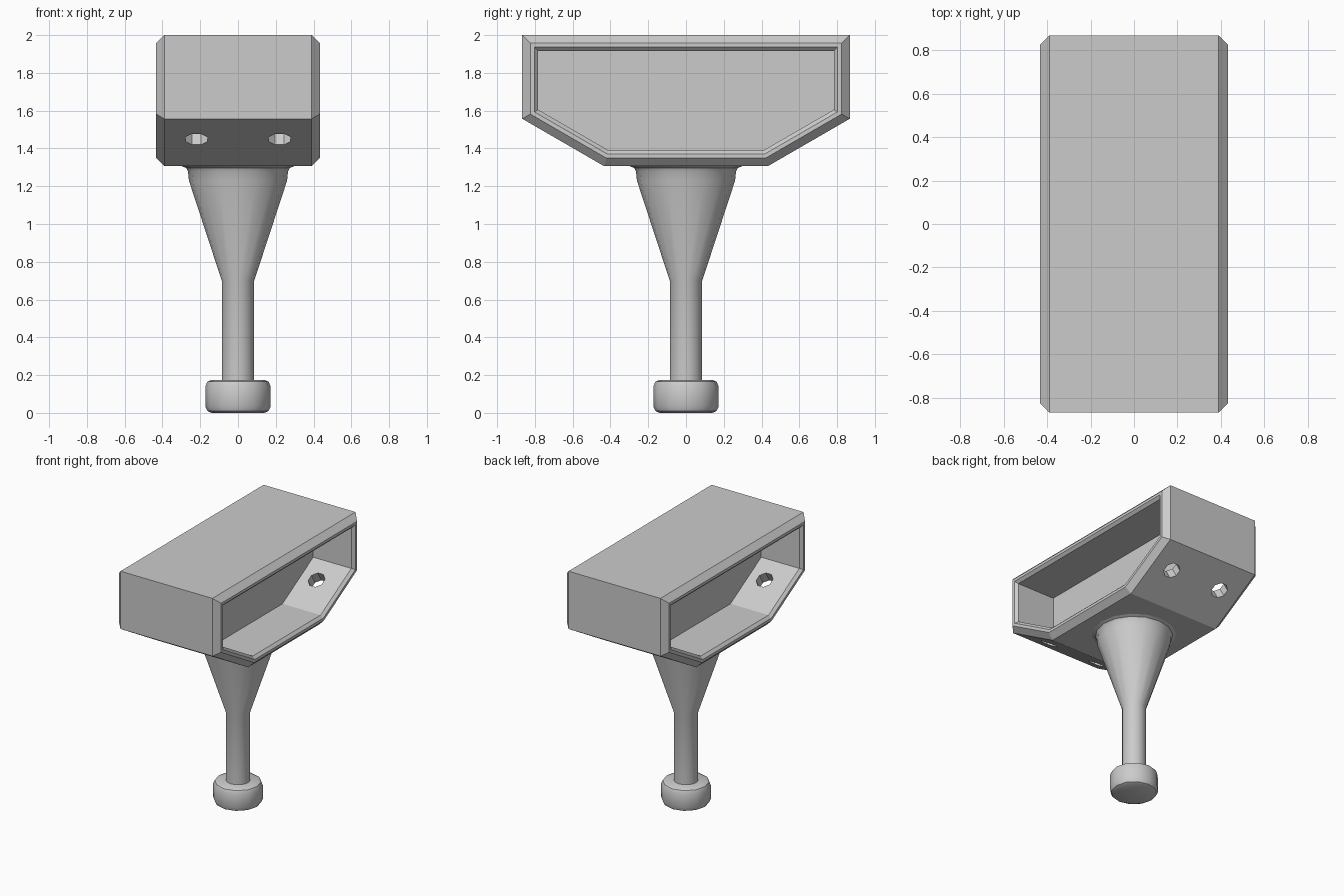
import bpy, bmesh, math
from mathutils import Matrix, Vector

cube = bpy.data.objects.get("Cube")
if cube:
    bpy.data.objects.remove(cube, do_unlink=True)

grey = bpy.data.materials.new("plain grey")
grey.use_nodes = True
colour = (0.6, 0.6, 0.6, 1)
grey.diffuse_color = colour
grey.node_tree.nodes["Principled BSDF"].inputs["Base Color"].default_value = colour


def make_object(name, bm):
    bmesh.ops.recalc_face_normals(bm, faces=bm.faces)
    mesh = bpy.data.meshes.new(name)
    bm.to_mesh(mesh)
    bm.free()
    mesh.materials.append(grey)
    obj = bpy.data.objects.new(name, mesh)
    bpy.context.collection.objects.link(obj)
    return obj


# Head outline: flat top, upright ends, sloping underside
OUTLINE = [Vector(p) for p in ((-0.867, 2), (-0.867, 1.557), (-0.433, 1.306),
                               (0.433, 1.306), (0.867, 1.557), (0.867, 2))]


def inset(points, d):
    """Move every side of a counter-clockwise outline inward by d."""
    result = []
    for i, p in enumerate(points):
        a = (p - points[i - 1]).normalized()
        b = (points[(i + 1) % len(points)] - p).normalized()
        na, nb = Vector((-a.y, a.x)), Vector((-b.y, b.x))
        result.append(p + (na + nb) * d / (1 + na.dot(nb)))
    return result


# Head: rings run from one web face, around the outside, to the other
WEB = 0.09
half = [(WEB, 0.084), (0.413, 0.084), (0.433, 0.064), (0.433, 0.043), (0.39, 0)]
rings = [(-x, d) for x, d in half] + half[::-1]
bm = bmesh.new()
loops = [[bm.verts.new((x, p.x, p.y)) for p in inset(OUTLINE, d)] for x, d in rings]
for a, b in zip(loops, loops[1:]):
    for i in range(len(a)):
        bm.faces.new((a[i - 1], a[i], b[i], b[i - 1]))
for loop in (loops[0], loops[-1]):
    bm.faces.new(loop)
head = make_object("head", bm)

# Drain holes square to the sloping panels
bm = bmesh.new()
tilt = math.radians(30)
for x in (-0.22, 0.22):
    for side in (-1, 1):
        place = (Matrix.Translation((x, side * 0.68, 1.448))
                 @ Matrix.Rotation(side * tilt, 4, "X")
                 @ Matrix.Rotation(math.pi / 8, 4, "Z"))
        bmesh.ops.create_cone(bm, cap_ends=True, segments=8, radius1=0.062,
                              radius2=0.062, depth=0.24, matrix=place)
cutter = make_object("hole_cutter", bm)
cutter.hide_render = True
cut = head.modifiers.new("holes", "BOOLEAN")
cut.object = cutter
cut.operation = "DIFFERENCE"
cut.solver = "EXACT"
bpy.context.view_layer.objects.active = head
head.select_set(True)
bpy.ops.object.modifier_apply(modifier=cut.name)
bpy.data.objects.remove(cutter, do_unlink=True)


def lathe(name, profile, sides, sharp):
    """Turned solid from (radius, height) pairs."""
    bm = bmesh.new()
    loops = []
    for r, z in profile:
        angles = [2 * math.pi * i / sides for i in range(sides)]
        loops.append([bm.verts.new((r * math.cos(t), r * math.sin(t), z)) for t in angles])
    for a, b in zip(loops, loops[1:]):
        for i in range(sides):
            bm.faces.new((a[i - 1], a[i], b[i], b[i - 1]))
    bm.faces.new(loops[0])
    bm.faces.new(loops[-1])
    obj = make_object(name, bm)
    bpy.ops.object.select_all(action="DESELECT")
    bpy.context.view_layer.objects.active = obj
    obj.select_set(True)
    bpy.ops.object.shade_smooth_by_angle(angle=math.radians(sharp))


# Handle: slim shaft widening into a cone with a small flare under the head
lathe("handle", [(0.086, 0.15), (0.086, 0.7), (0.26, 1.23), (0.265, 1.28),
                 (0.275, 1.297), (0.3, 1.307)], 16, 35)
# Rounded, faceted pommel at the foot
lathe("pommel", [(0.14, 0), (0.162, 0.01), (0.173, 0.035), (0.173, 0.14),
                 (0.162, 0.165), (0.14, 0.175)], 12, 29)
